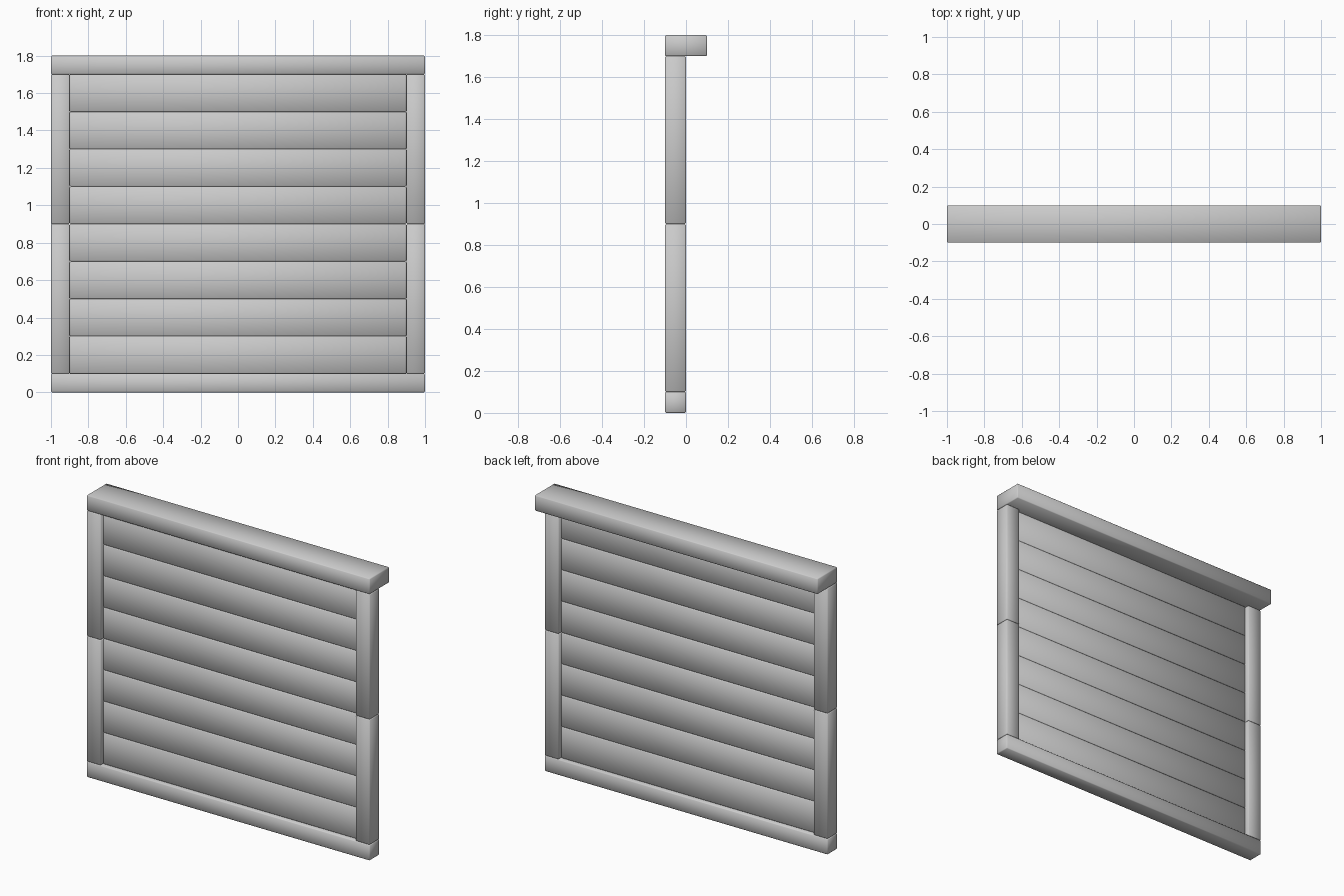
import bpy

if "Cube" in bpy.data.objects:
    bpy.data.objects.remove(bpy.data.objects["Cube"])


def beam(name, x, y, z, bevel=0.005):
    """Box between (min, max) ranges with slightly softened edges."""
    rs = (x, y, z)
    bpy.ops.mesh.primitive_cube_add(size=1)
    ob = bpy.context.object
    ob.name = name
    for v in ob.data.vertices:
        v.co = [r[0] + (c + 0.5) * (r[1] - r[0]) for c, r in zip(v.co, rs)]
    mod = ob.modifiers.new("soft_edges", "BEVEL")
    mod.width = bevel
    mod.segments = 1
    bpy.ops.object.shade_smooth()
    return ob


# Rails: wide cap on top, narrow sill below
beam("top_rail", (-1, 1), (-0.1, 0.1), (1.7, 1.8))
beam("bottom_rail", (-1, 1), (-0.1, 0), (0, 0.1))

# Side posts, two stacked pieces on each side
for side, x in (("left", (-1, -0.9)), ("right", (0.9, 1))):
    beam(f"{side}_post_lower", x, (-0.1, 0), (0.1, 0.9))
    beam(f"{side}_post_upper", x, (-0.1, 0), (0.9, 1.7))

# Eight horizontal planks, recessed between the posts
for i in range(8):
    z = 0.1 + 0.2 * i
    beam(f"plank_{i + 1}", (-0.9, 0.9), (-0.075, -0.025), (z, z + 0.2))
